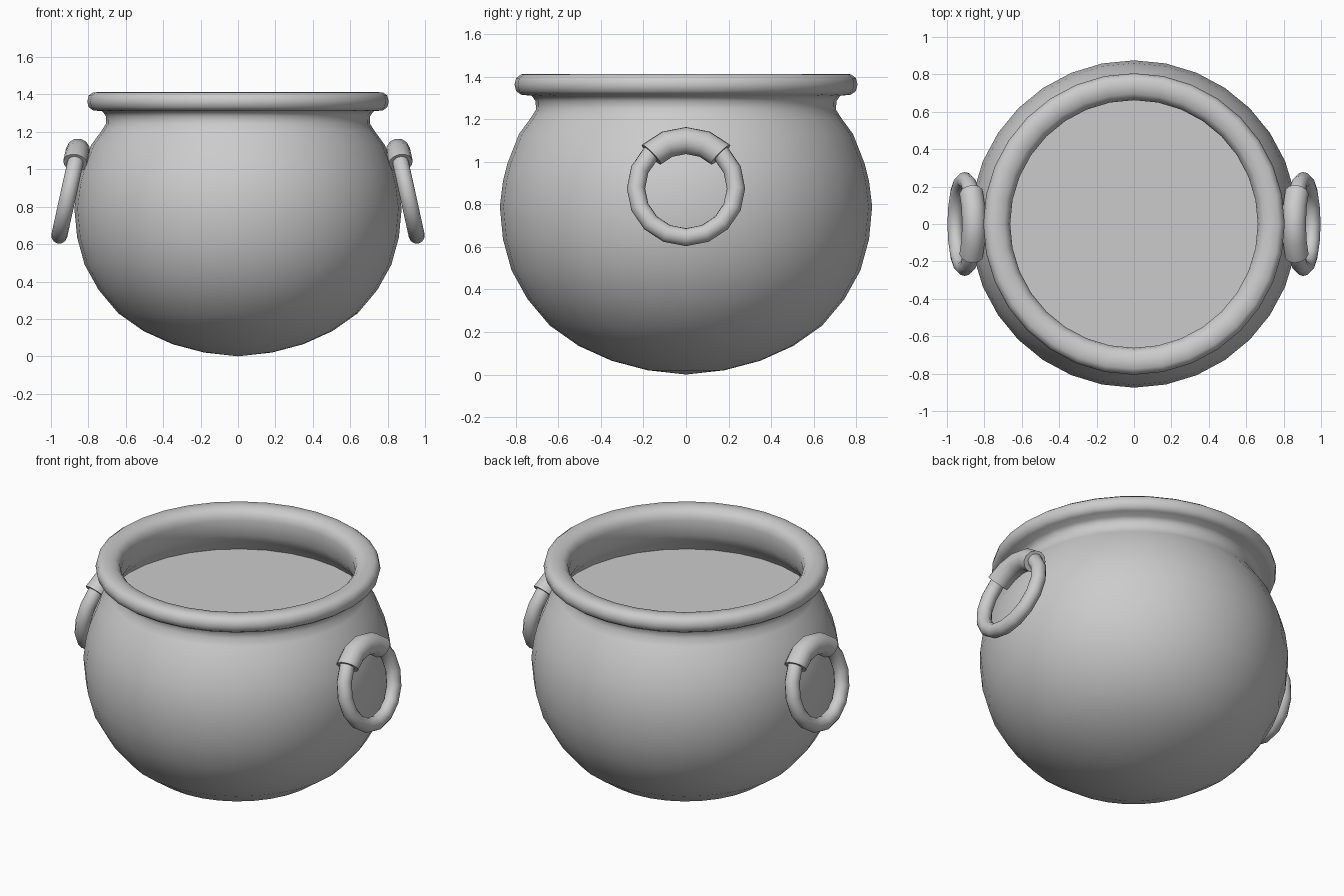
import bpy
import bmesh
from math import sin, cos, pi, radians
from mathutils import Matrix, Vector

if "Cube" in bpy.data.objects:
    bpy.data.objects.remove(bpy.data.objects["Cube"], do_unlink=True)


def finish(bm, name, smooth_angle=50):
    """Turn a bmesh into a smooth-shaded object with outward normals."""
    bmesh.ops.remove_doubles(bm, verts=bm.verts, dist=0.0005)
    bmesh.ops.recalc_face_normals(bm, faces=bm.faces)
    mesh = bpy.data.meshes.new(name)
    bm.to_mesh(mesh)
    bm.free()
    obj = bpy.data.objects.new(name, mesh)
    bpy.context.collection.objects.link(obj)
    bpy.ops.object.select_all(action="DESELECT")
    obj.select_set(True)
    bpy.context.view_layer.objects.active = obj
    bpy.ops.object.shade_smooth_by_angle(angle=radians(smooth_angle))
    return obj


def spin(points, steps, start=0.0, sweep=2 * pi, loop=False):
    """Revolve (radius, height) points about z; a part sweep gets end caps."""
    bm = bmesh.new()
    turn = Matrix.Rotation(start, 3, "Z")
    verts = [bm.verts.new(turn @ Vector((r, 0, z))) for r, z in points]
    edges = [bm.edges.new(pair) for pair in zip(verts, verts[1:])]
    if loop:
        edges.append(bm.edges.new((verts[-1], verts[0])))
    bmesh.ops.spin(bm, geom=verts + edges, cent=(0, 0, 0), axis=(0, 0, 1),
                   angle=sweep, steps=steps)
    if sweep < 6:
        bmesh.ops.holes_fill(bm, edges=[e for e in bm.edges if e.is_boundary])
    return bm


def circle(major, minor, sides):
    return [(major + minor * cos(2 * pi * i / sides),
             minor * sin(2 * pi * i / sides)) for i in range(sides)]


# Pot: round belly, narrow neck, rolled rim and inner wall
SEGMENTS = 32
outer = [(0, 0), (0.18, 0.02), (0.35, 0.065), (0.505, 0.135), (0.64, 0.23),
         (0.745, 0.355), (0.82, 0.49), (0.86, 0.635), (0.875, 0.79),
         (0.86, 0.91), (0.84, 0.99), (0.785, 1.13), (0.73, 1.205),
         (0.705, 1.245), (0.707, 1.285), (0.725, 1.31)]
rim = [(0.775, 1.315), (0.798, 1.332), (0.806, 1.363), (0.798, 1.394),
       (0.775, 1.411), (0.735, 1.413), (0.695, 1.405), (0.67, 1.38),
       (0.662, 1.345)]
inner = [(0.665, 1.25), (0.70, 1.19), (0.75, 1.13), (0.81, 0.99),
         (0.845, 0.79), (0.79, 0.49), (0.61, 0.25), (0.34, 0.1), (0, 0.03)]
finish(spin(outer + rim + inner, SEGMENTS), "pot")

# Flat surface of the contents
bm = bmesh.new()
bmesh.ops.create_circle(bm, cap_ends=True, segments=SEGMENTS, radius=0.755)
contents = finish(bm, "contents")
contents.location.z = 1.125

# Hanging ring and the lug that holds it, on both sides
TILT = radians(12.4)
for side, label in ((1, "left"), (-1, "right")):
    ring = finish(spin(circle(0.235, 0.043, 12), 16, loop=True),
                  label + "_ring", 70)
    lug = finish(spin(circle(0.23, 0.065, 12), 4, -pi / 4, pi / 2, loop=True),
                 label + "_lug")
    for part in (ring, lug):
        part.location = (side * 0.905, 0, 0.875)
        part.rotation_euler.y = -(pi / 2 + side * TILT)
